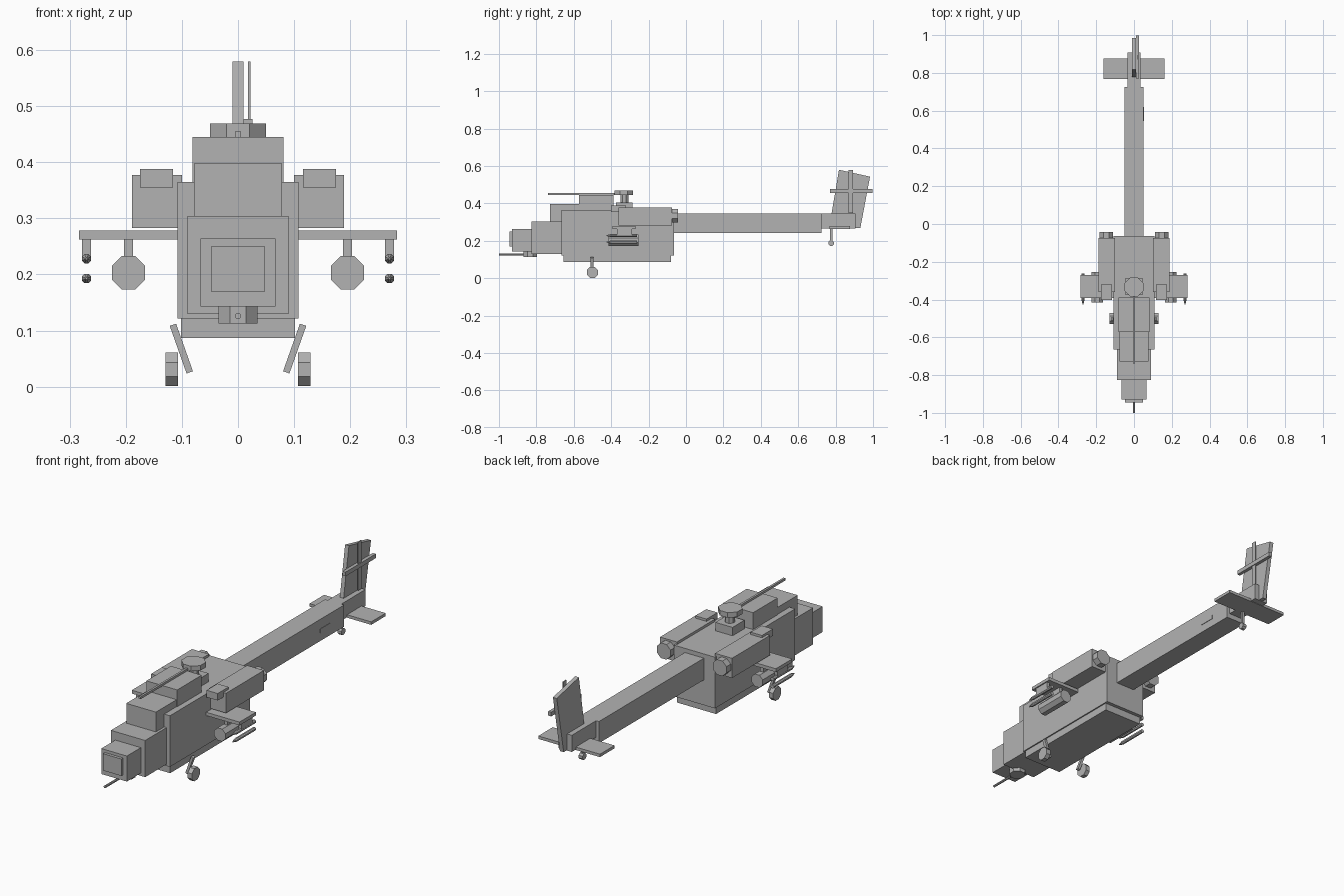
import bpy, bmesh, math
from mathutils import Matrix, Vector

if "Cube" in bpy.data.objects:
    bpy.data.objects.remove(bpy.data.objects["Cube"])

grey = bpy.data.materials.new("flat grey")
grey.diffuse_color = (0.45, 0.45, 0.45, 1)
grey.use_nodes = True
grey.node_tree.nodes["Principled BSDF"].inputs["Base Color"].default_value = grey.diffuse_color


def finish(name, bm):
    bmesh.ops.recalc_face_normals(bm, faces=bm.faces)
    me = bpy.data.meshes.new(name)
    bm.to_mesh(me)
    bm.free()
    me.materials.append(grey)
    ob = bpy.data.objects.new(name, me)
    bpy.context.collection.objects.link(ob)
    return ob


def box(name, x, y, z, tilt=0):
    """Box from (min, max) ranges, tilted about y."""
    bm = bmesh.new()
    size = Vector([r[1] - r[0] for r in (x, y, z)])
    mid = Vector([(r[0] + r[1]) / 2 for r in (x, y, z)])
    m = Matrix.Translation(mid) @ Matrix.Rotation(tilt, 4, 'Y') @ Matrix.Diagonal(size).to_4x4()
    bmesh.ops.create_cube(bm, size=1, matrix=m)
    return finish(name, bm)


def rod(name, centre, r, length, axis='Z', sides=8, r2=None):
    """Prism (or cone) along an axis with flats facing the axes."""
    bm = bmesh.new()
    turn = {'X': Matrix.Rotation(math.pi / 2, 4, 'Y'),
            'Y': Matrix.Rotation(math.pi / 2, 4, 'X'), 'Z': Matrix.Identity(4)}[axis]
    m = Matrix.Translation(Vector(centre)) @ turn @ Matrix.Rotation(math.pi / sides, 4, 'Z')
    bmesh.ops.create_cone(bm, cap_ends=True, segments=sides, radius1=r,
                          radius2=r if r2 is None else r2, depth=length, matrix=m)
    return finish(name, bm)


def sym(w):
    return (-w, w)


# Fuselage, belly and stepped nose
box("fuselage", sym(0.108), (-0.665, -0.063), (0.122, 0.365))
box("belly", sym(0.102), (-0.655, -0.08), (0.087, 0.125))
box("nose_rear", sym(0.09), (-0.825, -0.66), (0.13, 0.304))
box("nose_front", sym(0.067), (-0.93, -0.82), (0.143, 0.264))
box("nose_sensor", sym(0.048), (-0.944, -0.925), (0.17, 0.25))

# Stepped canopy
box("canopy_front", sym(0.078), (-0.727, -0.56), (0.30, 0.398))
box("canopy_rear", sym(0.081), (-0.572, -0.388), (0.36, 0.445))

# Gun under the nose
rod("gun_turret", (0, -0.833, 0.128), 0.038, 0.03)
rod("gun_barrel", (0, -0.92, 0.126), 0.006, 0.16, 'Y')

# Main rotor
box("mast_base", sym(0.045), (-0.375, -0.285), (0.36, 0.405))
rod("mast", (0, -0.33, 0.42), 0.023, 0.06)
rod("rotor_hub", (0, -0.333, 0.457), 0.054, 0.024)
box("main_blade", sym(0.005), (-0.738, -0.35), (0.444, 0.455))

# Tail boom, tail end and stabiliser
box("tail_boom", sym(0.05), (-0.08, 0.725), (0.242, 0.345))
box("tail_end", sym(0.035), (0.72, 0.907), (0.266, 0.345))
box("stabiliser", sym(0.162), (0.768, 0.877), (0.264, 0.278))
box("boom_panel", (0.045, 0.052), (0.545, 0.62), (0.28, 0.30))

# Swept tail fin
bm = bmesh.new()
prof = [(0.765, 0.268), (0.932, 0.268), (0.984, 0.543), (0.818, 0.58)]
face = bm.faces.new([bm.verts.new((-0.01, y, z)) for y, z in prof])
ext = bmesh.ops.extrude_face_region(bm, geom=[face], use_keep_orig=True)
bmesh.ops.translate(bm, vec=(0.02, 0, 0),
                    verts=[v for v in ext["geom"] if isinstance(v, bmesh.types.BMVert)])
finish("tail_fin", bm)

# Tail rotor
box("tail_blade_upright", (0.018, 0.022), (0.87, 0.894), (0.35, 0.58))
box("tail_blade_level", (0.01, 0.026), (0.77, 0.997), (0.457, 0.477))

# Tail wheel
box("tail_strut", sym(0.005), (0.77, 0.782), (0.19, 0.268))
rod("tail_wheel", (0, 0.776, 0.188), 0.016, 0.02, 'X')

# Parts repeated on both sides
for s, side in ((-1, "left"), (1, "right")):
    def span(a, b):
        return tuple(sorted((s * a, s * b)))

    # Engines
    box(f"engine_{side}", span(0.10, 0.189), (-0.36, -0.075), (0.283, 0.377))
    box(f"intake_{side}", span(0.116, 0.175), (-0.402, -0.32), (0.355, 0.388))
    rod(f"exhaust_{side}", (s * 0.147, -0.065, 0.333), 0.039, 0.045, 'Y')
    # Stub wing and stores
    box(f"wing_{side}", span(0.10, 0.283), (-0.393, -0.27), (0.262, 0.278))
    box(f"pod_pylon_{side}", span(0.187, 0.203), (-0.37, -0.29), (0.225, 0.265))
    rod(f"rocket_pod_{side}", (s * 0.195, -0.335, 0.203), 0.032, 0.16, 'Y')
    box(f"missile_pylon_{side}", span(0.262, 0.278), (-0.37, -0.29), (0.225, 0.265))
    for z, level in ((0.228, "upper"), (0.193, "lower")):
        rod(f"missile_{level}_{side}", (s * 0.27, -0.332, z), 0.009, 0.14, 'Y')
        rod(f"missile_tip_{level}_{side}", (s * 0.27, -0.414, z), 0.009, 0.024, 'Y', r2=0.002)
    # Main landing gear
    box(f"gear_strut_{side}", span(0.095, 0.107), (-0.51, -0.494), (0.023, 0.113), s * 0.34)
    rod(f"wheel_{side}", (s * 0.118, -0.5, 0.031), 0.0325, 0.022, 'X')
